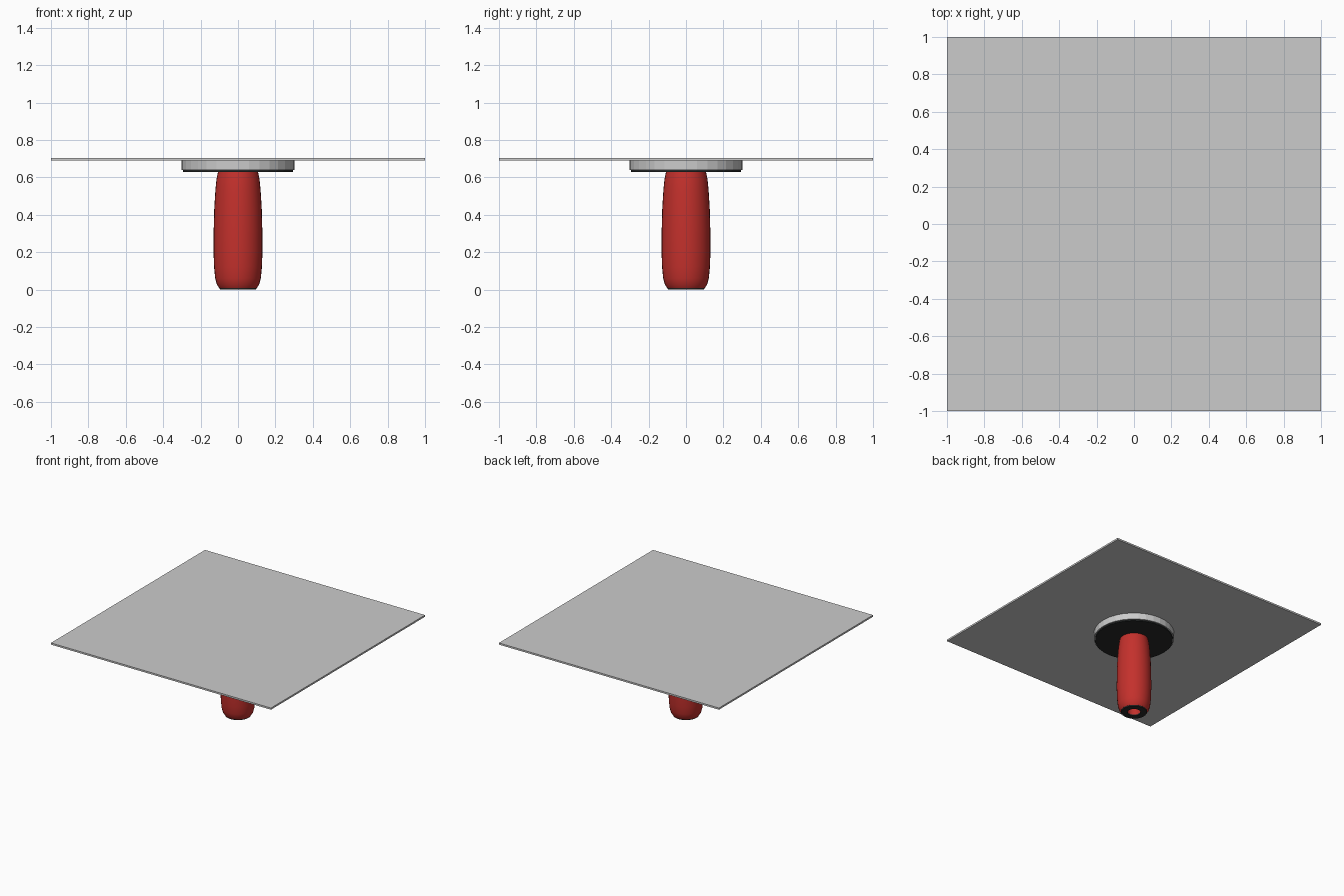
import bpy, math

if "Cube" in bpy.data.objects:
    bpy.data.objects.remove(bpy.data.objects["Cube"])


def material(name, color):
    m = bpy.data.materials.new(name)
    m.diffuse_color = color
    m.use_nodes = True
    m.node_tree.nodes["Principled BSDF"].inputs["Base Color"].default_value = m.diffuse_color
    return m


red = material("red_grip", (0.55, 0.03, 0.025, 1))
black = material("black_rubber", (0.02, 0.022, 0.022, 1))


def lathe(name, profile, sides, mat=None, smooth=None, closed=False):
    """Revolve (radius, z) points around z; closed makes a ring section."""
    verts, faces = [], []
    n = len(profile)
    for i in range(sides):
        a = 2 * math.pi * i / sides
        verts += [(r * math.cos(a), r * math.sin(a), z) for r, z in profile]
    for i in range(sides):
        j = (i + 1) % sides
        for k in range(n if closed else n - 1):
            k2 = (k + 1) % n
            faces.append((i * n + k, j * n + k, j * n + k2, i * n + k2))
    if not closed:
        faces.append([i * n for i in reversed(range(sides))])
        faces.append([i * n + n - 1 for i in range(sides)])
    mesh = bpy.data.meshes.new(name)
    mesh.from_pydata(verts, [], faces)
    ob = bpy.data.objects.new(name, mesh)
    bpy.context.collection.objects.link(ob)
    if mat:
        mesh.materials.append(mat)
    if smooth:
        bpy.ops.object.select_all(action='DESELECT')
        bpy.context.view_layer.objects.active = ob
        ob.select_set(True)
        bpy.ops.object.shade_smooth_by_angle(angle=math.radians(smooth))
    return ob


# thin square board
bpy.ops.mesh.primitive_cube_add(size=1, location=(0, 0, 0.697))
board = bpy.context.object
board.name = "board"
board.scale = (2, 2, 0.014)

# round mounting plate and the rubber pad under it
lathe("mounting_plate", [(0.302, 0.638), (0.302, 0.69)], 32)
lathe("rubber_pad", [(0.293, 0.628), (0.293, 0.638)], 32, black)

# barrel-shaped grip with a bore up its middle
lathe("grip", [(0.05, 0.008), (0.10, 0.008), (0.113, 0.027), (0.122, 0.06),
               (0.128, 0.12), (0.131, 0.21), (0.130, 0.32), (0.127, 0.43),
               (0.121, 0.53), (0.115, 0.59), (0.107, 0.63), (0.05, 0.63)],
      32, red, 40, closed=True)

# black ring on the grip end
lathe("end_ring", [(0.05, 0.0), (0.096, 0.0), (0.10, 0.01), (0.05, 0.01)],
      32, black, 30, closed=True)
